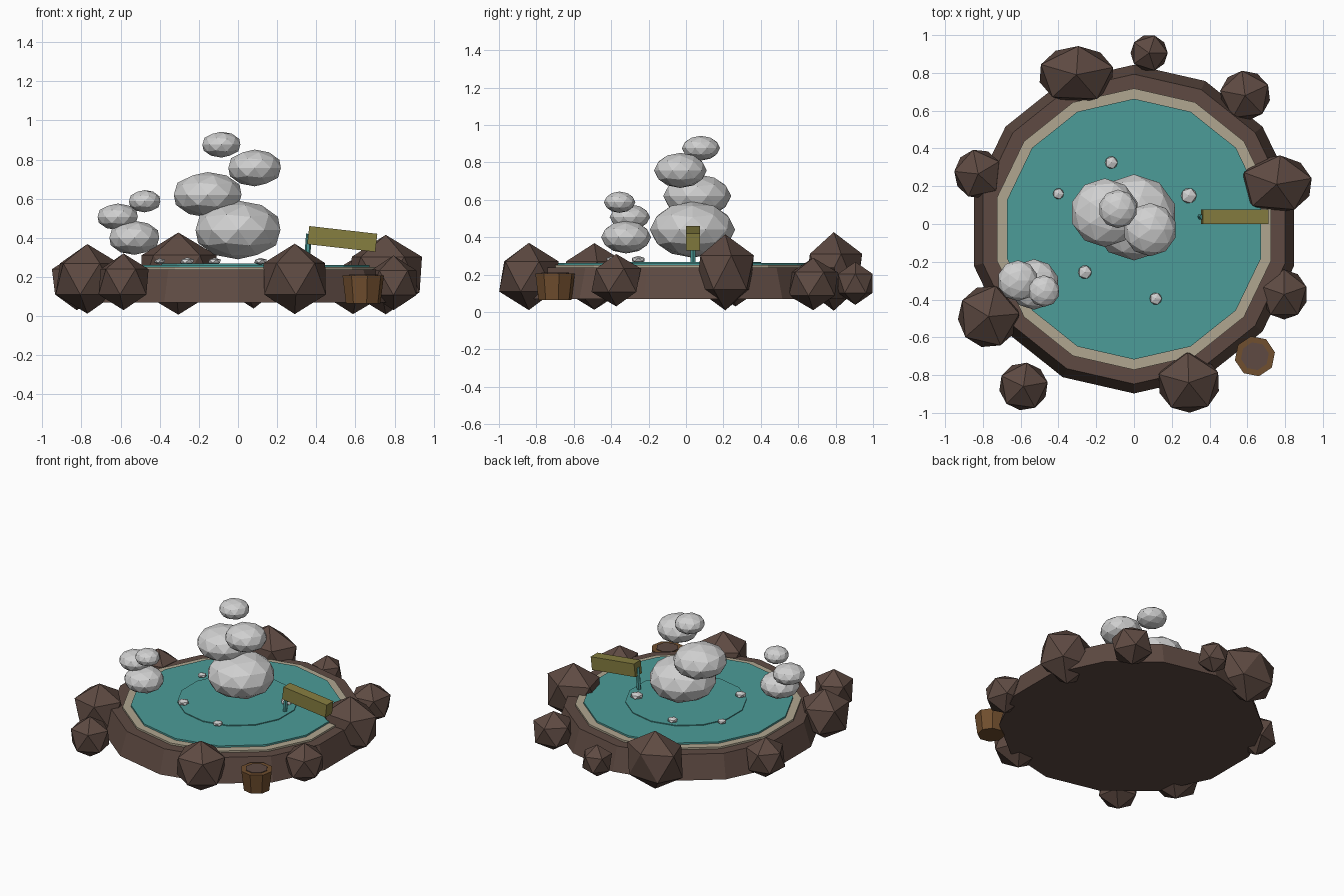
import bpy
from math import radians, pi
from mathutils import Vector

cube = bpy.data.objects.get("Cube")
if cube:
    bpy.data.objects.remove(cube, do_unlink=True)


def material(name, r, g, b):
    """Flat material from 0-255 display values."""
    lin = [((c / 255 + 0.055) / 1.055) ** 2.4 for c in (r, g, b)] + [1]
    m = bpy.data.materials.new(name)
    m.use_nodes = True
    m.diffuse_color = lin
    m.node_tree.nodes["Principled BSDF"].inputs["Base Color"].default_value = lin
    return m


STONE = material("brown stone", 94, 74, 66)
SAND = material("pale sand", 176, 166, 144)
WATER = material("teal water", 76, 156, 152)
STEAM = material("pale steam", 208, 208, 208)
BAMBOO = material("olive bamboo", 134, 126, 64)
WOOD = material("bucket wood", 112, 78, 46)
POOL_Y = -0.027


def finish(name, mat):
    ob = bpy.context.object
    ob.name = name
    ob.data.materials.append(mat)
    return ob


def ball(name, mat, loc, size, level, turn=0):
    bpy.ops.mesh.primitive_ico_sphere_add(subdivisions=level, radius=1, location=loc,
                                          rotation=(0, 0, radians(turn)))
    ob = finish(name, mat)
    ob.scale = size
    bpy.ops.object.transform_apply(location=False, rotation=True, scale=True)
    return ob


def frustum(name, mat, sides, r_low, r_high, z_low, z_high, x=0, y=POOL_Y, turn=0):
    bpy.ops.mesh.primitive_cone_add(vertices=sides, radius1=r_low, radius2=r_high,
                                    depth=z_high - z_low, rotation=(0, 0, turn),
                                    location=(x, y, (z_low + z_high) / 2))
    return finish(name, mat)


# Pool: stacked fourteen-sided discs
frustum("pool_basin", STONE, 14, 0.87, 0.82, 0.07, 0.237)
frustum("sand_rim", SAND, 14, 0.745, 0.745, 0.2, 0.25)
frustum("pool_water", WATER, 14, 0.69, 0.69, 0.2, 0.262)
frustum("water_ripple", WATER, 14, 0.4, 0.4, 0.2, 0.268, y=0)

# Border rocks: x, y, z, half sizes, turn
rocks = [
    (0.29, -0.84, 0.19, 0.185, 0.178, 0.18, 20),
    (-0.585, -0.86, 0.175, 0.145, 0.142, 0.145, 10),
    (-0.77, -0.49, 0.19, 0.182, 0.185, 0.178, 5),
    (-0.825, 0.265, 0.175, 0.142, 0.146, 0.145, 30),
    (-0.305, 0.79, 0.217, 0.225, 0.17, 0.21, 15),
    (0.08, 0.905, 0.153, 0.11, 0.108, 0.115, 0),
    (0.588, 0.68, 0.15, 0.15, 0.148, 0.14, 25),
    (0.755, 0.21, 0.212, 0.212, 0.172, 0.203, 12),
    (0.795, -0.373, 0.17, 0.138, 0.148, 0.14, 18),
]
for i, (x, y, z, a, b, c, turn) in enumerate(rocks):
    rock = ball(f"border_rock_{i + 1}", STONE, (x, y, z), (1, 1, 1), 1, turn)
    rock.scale = (a, b, c)

# Steam puffs: x, y, z, width, height (half sizes)
puffs = [
    (0, 0.035, 0.44, 0.228, 0.15),
    (-0.155, 0.06, 0.62, 0.182, 0.116),
    (0.085, -0.03, 0.757, 0.141, 0.094),
    (-0.085, 0.08, 0.876, 0.102, 0.066),
    (-0.53, -0.32, 0.40, 0.134, 0.087),
    (-0.615, -0.30, 0.507, 0.108, 0.068),
    (-0.477, -0.355, 0.587, 0.084, 0.057),
]
for i, (x, y, z, w, h) in enumerate(puffs):
    ball(f"steam_puff_{i + 1}", STEAM, (x, y, z), (w, w, h), 2)

# Bubbles on the water
bubbles = [(-0.4, 0.16, 0.032), (-0.12, 0.325, 0.037), (0.29, 0.15, 0.046),
           (-0.26, -0.255, 0.04), (0.115, -0.395, 0.036)]
for i, (x, y, r) in enumerate(bubbles):
    ball(f"bubble_{i + 1}", STEAM, (x, y, 0.28), (r, r, r * 0.5), 1)

# Tilted bamboo spout and its falling water
bpy.ops.mesh.primitive_cube_add(size=1, location=(0.533, 0.038, 0.394),
                                rotation=(0, radians(6.5), 0))
finish("bamboo_spout", BAMBOO).scale = (0.35, 0.076, 0.093)

top, foot = Vector((0.363, 0.038, 0.42)), Vector((0.35, 0.038, 0.25))
bpy.ops.mesh.primitive_cylinder_add(vertices=6, radius=0.015, depth=(top - foot).length,
                                    location=(top + foot) / 2)
stream = finish("water_stream", WATER)
stream.rotation_euler = (top - foot).to_track_quat("Z", "Y").to_euler()

# Wooden bucket with a lid
frustum("bucket", WOOD, 8, 0.09, 0.108, 0.065, 0.207, x=0.64, y=-0.70, turn=pi / 16)
frustum("bucket_lid", STONE, 8, 0.075, 0.075, 0.19, 0.212, x=0.64, y=-0.70, turn=pi / 16)
